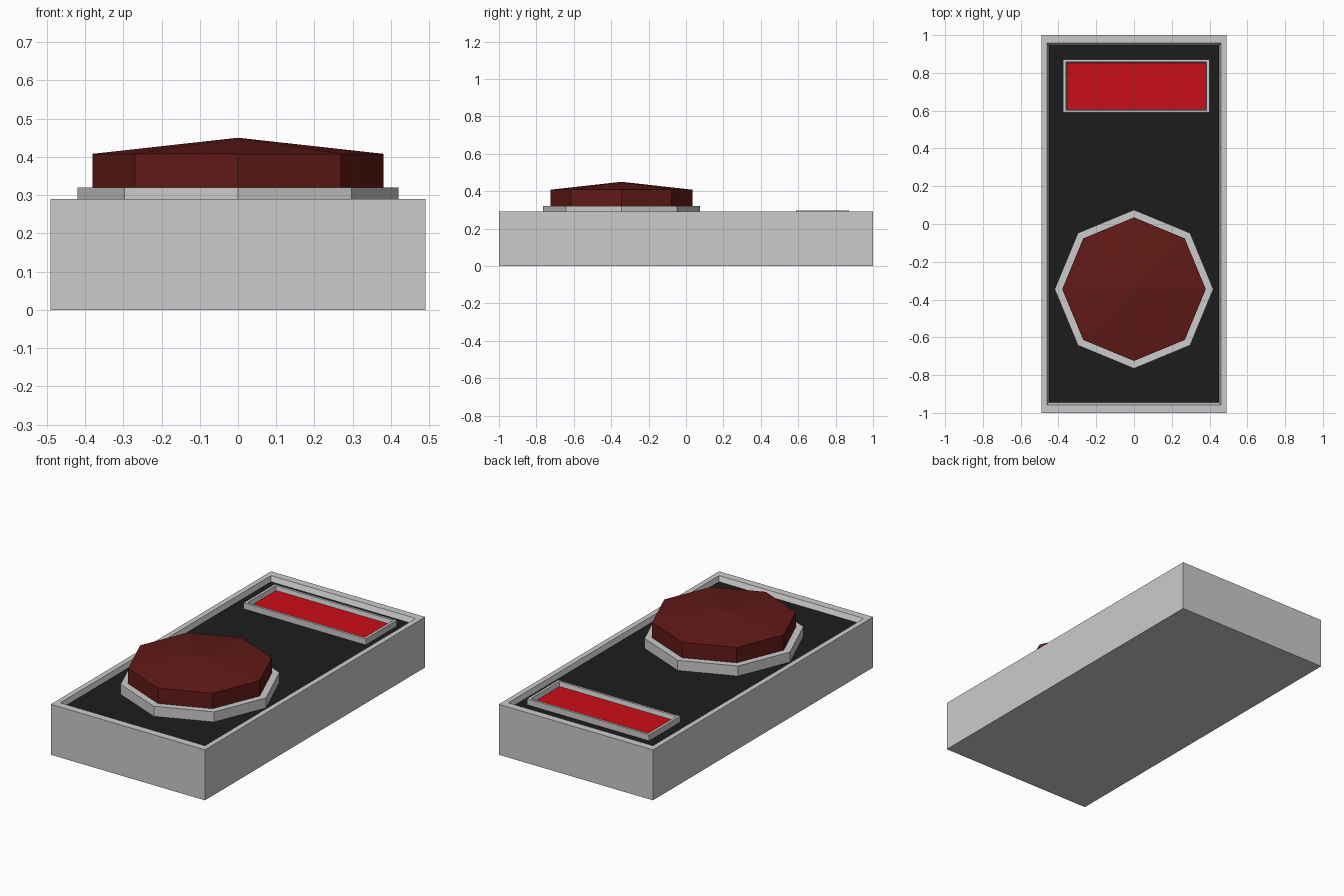
import bpy
import math

if "Cube" in bpy.data.objects:
    bpy.data.objects.remove(bpy.data.objects["Cube"])


def material(name, rgb):
    m = bpy.data.materials.new(name)
    m.diffuse_color = (*rgb, 1)
    m.use_nodes = True
    m.node_tree.nodes["Principled BSDF"].inputs["Base Color"].default_value = m.diffuse_color
    return m


def rect(hx, hy, z):
    return [(-hx, -hy, z), (hx, -hy, z), (hx, hy, z), (-hx, hy, z)]


def octagon(r, z):
    return [(r * math.cos(i * math.pi / 4), r * math.sin(i * math.pi / 4), z)
            for i in range(8)]


def loft(name, rings, at=(0, 0, 0), mat=None, bottom=False, top=False, apex=None):
    """Skin a stack of equal-length rings, with optional caps or a pointed top."""
    n = len(rings[0])
    verts = [v for ring in rings for v in ring]
    last = n * (len(rings) - 1)
    faces = [(k + i, k + (i + 1) % n, k + n + (i + 1) % n, k + n + i)
             for k in range(0, last, n) for i in range(n)]
    if bottom:
        faces.append(tuple(reversed(range(n))))
    if top:
        faces.append(tuple(range(last, last + n)))
    if apex is not None:
        verts.append((0, 0, apex))
        faces += [(last + i, last + (i + 1) % n, len(verts) - 1) for i in range(n)]
    mesh = bpy.data.meshes.new(name)
    mesh.from_pydata(verts, [], faces)
    obj = bpy.data.objects.new(name, mesh)
    obj.location = at
    bpy.context.collection.objects.link(obj)
    if mat:
        mesh.materials.append(mat)
    return obj


black = material("panel_black", (0.012, 0.012, 0.012))
red = material("screen_red", (0.6, 0.004, 0.008))
dark_red = material("button_dark_red", (0.12, 0.01, 0.008))

PANEL_Z = 0.262
SCREEN_Z = 0.272
BUTTON = (0, -0.345, 0)
SCREEN = (0.012, 0.73, 0)

# Tray-shaped housing with a raised rim, and the panel set into it
loft("housing", [rect(0.49, 1, 0), rect(0.49, 1, 0.29),
                 rect(0.46, 0.957, 0.29), rect(0.451, 0.944, PANEL_Z)], bottom=True)
loft("panel", [rect(0.451, 0.944, PANEL_Z)], mat=black, top=True)

# Indicator screen and its frame
loft("screen_frame", [rect(0.388, 0.141, PANEL_Z), rect(0.388, 0.141, 0.297),
                      rect(0.373, 0.128, 0.297), rect(0.367, 0.123, SCREEN_Z)], SCREEN)
loft("screen", [rect(0.367, 0.123, SCREEN_Z)], SCREEN, red, top=True)

# Eight-sided push button with a shallow pointed cap, on its collar
loft("button_collar", [octagon(0.42, PANEL_Z), octagon(0.42, 0.32),
                       octagon(0.38, 0.32)], BUTTON)
loft("button", [octagon(0.38, 0.32), octagon(0.38, 0.408)], BUTTON, dark_red, apex=0.45)
